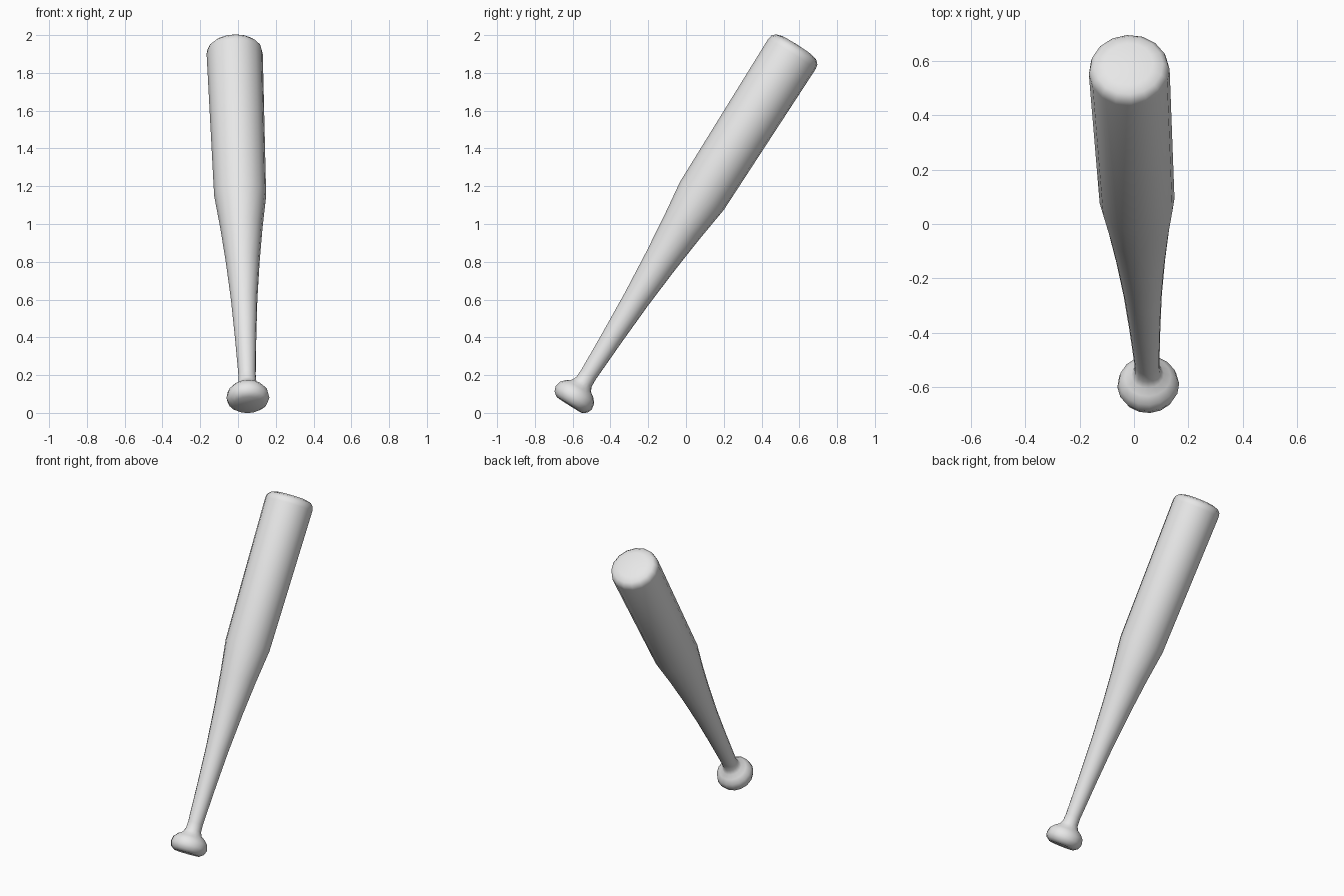
import bpy
import bmesh
import math
from mathutils import Vector

cube = bpy.data.objects.get("Cube")
if cube:
    bpy.data.objects.remove(cube, do_unlink=True)

SIDES = 16
base = Vector((0.054, -0.618, 0.042))
tip = Vector((-0.019, 0.585, 1.938))
axis = tip - base
length = axis.length

# Half outline as (radius, distance along the bat)
knob = [(0, 0), (0.08, 0), (0.104, 0.018), (0.114, 0.045), (0.107, 0.078),
        (0.085, 0.103), (0.06, 0.12), (0.048, 0.145)]
handle = [(0.046, 0.19), (0.057, 0.43), (0.07, 0.66), (0.09, 0.90),
          (0.112, 1.11), (0.138, 1.312)]
barrel = [(0.149, length - 0.045), (0.144, length - 0.02),
          (0.126, length - 0.002), (0.09, length + 0.008), (0, length + 0.012)]

# Turn the outline around the axis
bm = bmesh.new()
verts = [bm.verts.new((r, 0, h)) for r, h in knob + handle + barrel]
edges = [bm.edges.new(pair) for pair in zip(verts, verts[1:])]
bmesh.ops.spin(bm, geom=verts + edges, cent=(0, 0, 0), axis=(0, 0, 1),
               angle=math.tau, steps=SIDES)
bmesh.ops.remove_doubles(bm, verts=bm.verts, dist=0.0005)
bmesh.ops.recalc_face_normals(bm, faces=bm.faces)
mesh = bpy.data.meshes.new("bat")
bm.to_mesh(mesh)
bm.free()

# Lean the bat along its axis
bat = bpy.data.objects.new("bat", mesh)
bpy.context.collection.objects.link(bat)
bat.location = base
bat.rotation_euler = axis.to_track_quat("Z", "Y").to_euler()

# Plain grey finish
grey = bpy.data.materials.new("light_grey")
grey.use_nodes = True
colour = (0.8, 0.8, 0.8, 1)
grey.diffuse_color = colour
grey.node_tree.nodes["Principled BSDF"].inputs["Base Color"].default_value = colour
mesh.materials.append(grey)

bpy.ops.object.select_all(action="DESELECT")
bat.select_set(True)
bpy.context.view_layer.objects.active = bat
bpy.ops.object.shade_smooth_by_angle(angle=math.radians(60))
